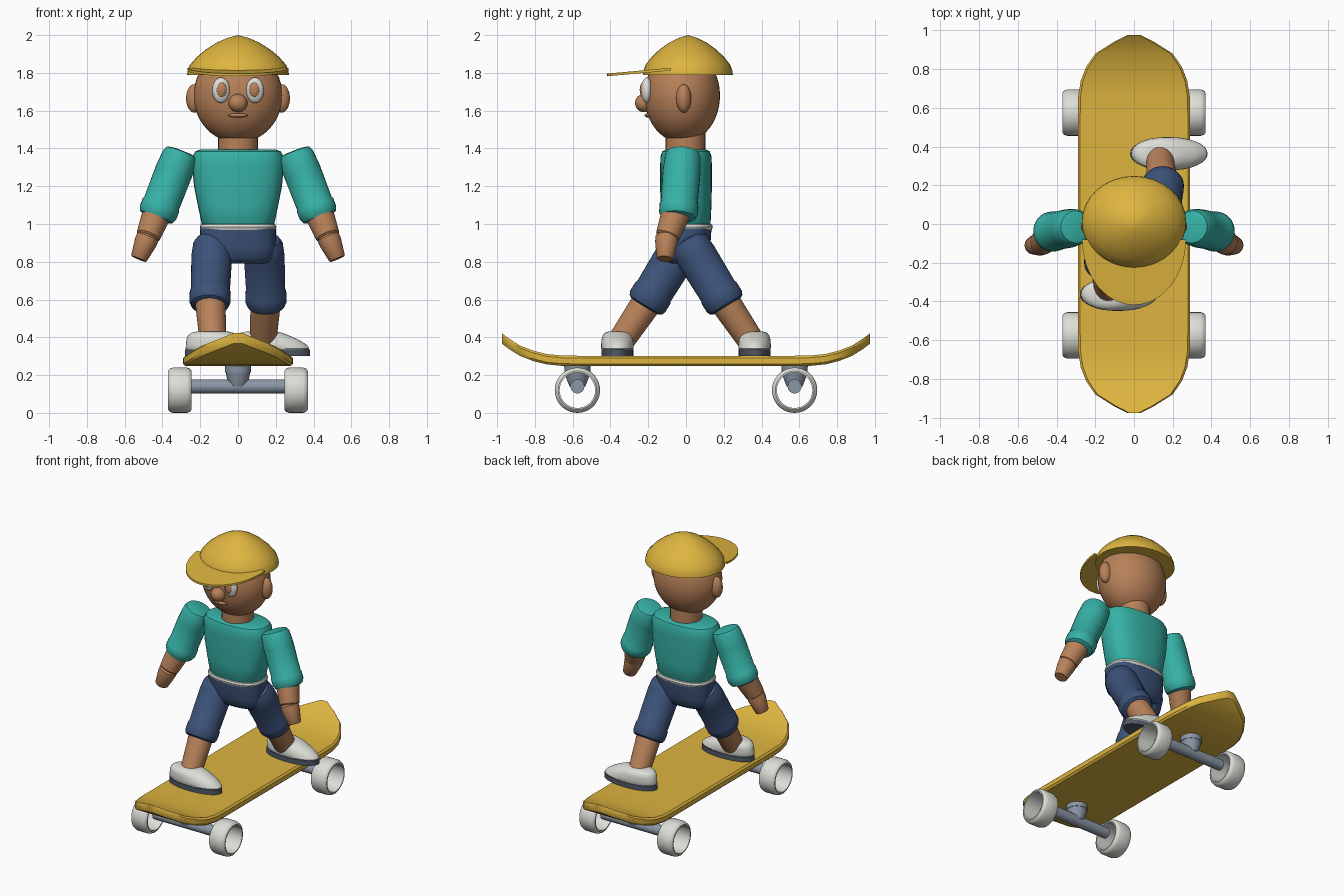
import bpy, bmesh, math
from mathutils import Vector

if "Cube" in bpy.data.objects:
    bpy.data.objects.remove(bpy.data.objects["Cube"])


def material(name, r, g, b):
    m = bpy.data.materials.new(name)
    m.diffuse_color = (r, g, b, 1)
    m.use_nodes = True
    m.node_tree.nodes["Principled BSDF"].inputs["Base Color"].default_value = m.diffuse_color
    return m


YELLOW = material("yellow", 0.73, 0.46, 0.05)
SKIN = material("skin", 0.48, 0.22, 0.10)
TEAL = material("teal", 0.037, 0.44, 0.38)
NAVY = material("navy", 0.045, 0.085, 0.19)
WHITE = material("white", 0.73, 0.73, 0.69)
STEEL = material("steel", 0.26, 0.31, 0.38)
SOLE = material("dark_sole", 0.08, 0.10, 0.14)


def loft(name, rings, mat, closed=False, angle=35):
    """Skin a list of equal-length point rings; cap the ends unless closed."""
    bm = bmesh.new()
    rows = [[bm.verts.new(p) for p in ring] for ring in rings]
    n = len(rows[0])
    pairs = list(zip(rows, rows[1:]))
    if closed:
        pairs.append((rows[-1], rows[0]))
    for a, b in pairs:
        for i in range(n):
            j = (i + 1) % n
            bm.faces.new((a[i], a[j], b[j], b[i]))
    if not closed:
        bm.faces.new(rows[0][::-1])
        bm.faces.new(rows[-1])
    bmesh.ops.remove_doubles(bm, verts=bm.verts, dist=1e-5)
    bmesh.ops.recalc_face_normals(bm, faces=bm.faces)
    mesh = bpy.data.meshes.new(name)
    bm.to_mesh(mesh)
    bm.free()
    mesh.materials.append(mat)
    ob = bpy.data.objects.new(name, mesh)
    bpy.context.collection.objects.link(ob)
    bpy.ops.object.select_all(action='DESELECT')
    ob.select_set(True)
    bpy.context.view_layer.objects.active = ob
    bpy.ops.object.shade_smooth_by_angle(angle=math.radians(angle))
    return ob


def oval(x, y, z, rx, ry, power=2.0, n=32):
    """Horizontal superellipse ring."""
    pts = []
    for i in range(n):
        a = 2 * math.pi * i / n
        c, s = math.cos(a), math.sin(a)
        e = 2 / power
        pts.append((x + rx * math.copysign(abs(c) ** e, c),
                    y + ry * math.copysign(abs(s) ** e, s), z))
    return pts


def limb(name, p0, p1, profile, mat, closed=False, n=28):
    """Round part along p0-p1; profile holds (fraction along, radius)."""
    p0, p1 = Vector(p0), Vector(p1)
    d = p1 - p0
    q = d.to_track_quat('Z', 'Y')
    rings = [[p0 + d * t + q @ Vector((r * math.cos(2 * math.pi * i / n),
                                       r * math.sin(2 * math.pi * i / n), 0))
              for i in range(n)] for t, r in profile]
    return loft(name, rings, mat, closed)


def ball(name, c, r, mat, n=28, m=16):
    """Ellipsoid with centre c and radii r."""
    rings = []
    for k in range(m + 1):
        a = math.pi * (k / m - 0.5)
        w = math.cos(a) if 0 < k < m else 0
        rings.append(oval(c[0], c[1], c[2] + r[2] * math.sin(a), r[0] * w, r[1] * w, n=n))
    return loft(name, rings, mat)


# Deck: half-width and top height at stations along half the length
half = [(0.0, 0.29, 0.302), (0.55, 0.29, 0.302), (0.66, 0.288, 0.304),
        (0.74, 0.275, 0.312), (0.81, 0.248, 0.33), (0.88, 0.20, 0.357),
        (0.94, 0.105, 0.395), (0.975, 0.035, 0.422)]
stations = [(-y, w, z) for y, w, z in half[:0:-1]] + half
deck = []
for y, w, z in stations:
    b = min(0.012, w * 0.3)
    prof = [(-w + b, 0), (w - b, 0), (w, -0.012), (w, -0.043),
            (w - b, -0.055), (-w + b, -0.055), (-w, -0.043), (-w, -0.012)]
    deck.append([(x, y, z + dz) for x, dz in prof])
loft("deck", deck, YELLOW)

# Trucks and hollow wheels
for label, y in (("front", -0.575), ("rear", 0.575)):
    limb(label + "_truck_plate", (0, y, 0.25), (0, y, 0.215), [(0, 0.07), (1, 0.068)], STEEL)
    limb(label + "_truck_post", (0, y, 0.22), (0, y, 0.14), [(0, 0.066), (0.5, 0.058), (1, 0.042)], STEEL)
    limb(label + "_axle", (-0.25, y, 0.14), (0.25, y, 0.14), [(0, 0.037), (1, 0.037)], STEEL)
    for side, s in (("left", -1), ("right", 1)):
        limb(f"{label}_{side}_wheel", (s * 0.245, y, 0.12), (s * 0.37, y, 0.12),
             [(0, 0.094), (0, 0.102), (0.07, 0.114), (0.2, 0.12), (0.8, 0.12),
              (0.93, 0.114), (1, 0.102), (1, 0.094)], WHITE, closed=True, n=36)

# Torso, belt, hips and neck
body = [(0.985, 0.18, 0.12), (1.0, 0.192, 0.13), (1.1, 0.213, 0.135), (1.2, 0.233, 0.137),
        (1.31, 0.243, 0.137), (1.36, 0.24, 0.135), (1.385, 0.225, 0.125), (1.395, 0.20, 0.105)]
loft("shirt", [oval(0, 0, z, rx, ry, 2.5) for z, rx, ry in body], TEAL)
belt = [(0.965, 0.185, 0.125), (0.968, 0.196, 0.136), (0.983, 0.202, 0.142),
        (0.997, 0.198, 0.138), (1.001, 0.185, 0.125)]
loft("belt", [oval(0, 0, z, rx, ry, 2.5) for z, rx, ry in belt], WHITE)
hips = [(0.79, 0.15, 0.075), (0.798, 0.175, 0.095), (0.825, 0.193, 0.115),
        (0.87, 0.202, 0.128), (0.975, 0.20, 0.135)]
loft("hips", [oval(0, 0, z, rx, ry, 2.6) for z, rx, ry in hips], NAVY)
limb("neck", (0, -0.003, 1.37), (0, -0.003, 1.5), [(0, 0.105), (1, 0.105)], SKIN)

# Head and face
ball("head", (0, -0.02, 1.68), (0.235, 0.2, 0.25), SKIN, 36, 24)
ball("nose", (0, -0.222, 1.64), (0.05, 0.048, 0.048), SKIN)
ball("mouth", (0, -0.2, 1.575), (0.052, 0.02, 0.011), SKIN)
for side, s in (("left", -1), ("right", 1)):
    ball(side + "_ear", (s * 0.232, -0.012, 1.665), (0.043, 0.04, 0.075), SKIN)
    ball(side + "_eye", (s * 0.09, -0.208, 1.708), (0.047, 0.03, 0.068), WHITE)
    ball(side + "_iris", (s * 0.087, -0.228, 1.71), (0.028, 0.017, 0.04), SKIN)

# Cap dome and brim
dome = [(1.79, 0.97), (1.79, 1.0), (1.81, 0.99), (1.842, 0.945), (1.885, 0.805),
        (1.925, 0.625), (1.96, 0.42), (1.985, 0.21), (2.0, 0)]
loft("cap_dome", [oval(0, 0.01, z, 0.27 * k, 0.238 * k) for z, k in dome], YELLOW)
rim = []
for i in range(25):
    a = math.pi * i / 24
    rim.append((0.268 * math.cos(a), -0.08 - 0.338 * math.sin(a)))
brim = [[(x, y, 1.782 + dz + (y + 0.42) * 0.09) for x, y in rim] for dz in (0, 0.014)]
loft("cap_brim", brim, YELLOW)

# Arms, mirrored left and right
for side, s in (("left", -1), ("right", 1)):
    shoulder, elbow = (s * 0.298, -0.015, 1.385), (s * 0.435, -0.042, 1.03)
    limb(side + "_sleeve", shoulder, elbow,
         [(0, 0.065), (0.015, 0.083), (0.07, 0.094), (0.3, 0.1), (0.78, 0.098), (0.8, 0.103),
          (0.92, 0.103), (0.98, 0.092), (1, 0.075)], TEAL)
    wrist = (s * 0.478, -0.1, 0.93)
    limb(side + "_forearm", (s * 0.42, -0.045, 1.08), wrist,
         [(0, 0.08), (0.85, 0.066), (0.95, 0.064), (1, 0.055)], SKIN)
    limb(side + "_hand", (s * 0.473, -0.1, 0.942), (s * 0.526, -0.112, 0.815),
         [(0, 0.05), (0.08, 0.06), (0.3, 0.06), (0.95, 0.045), (1, 0.04)], SKIN)

# Legs in a wide stance, with both shoes turned across the board
shoe_rows = [(0.333, -0.19, 0.19, 0.08), (0.342, -0.197, 0.197, 0.086),
             (0.362, -0.196, 0.182, 0.086), (0.388, -0.193, 0.14, 0.084),
             (0.41, -0.185, 0.09, 0.078), (0.424, -0.167, 0.055, 0.066),
             (0.431, -0.135, 0.025, 0.045)]
for label, s in (("front", -1), ("rear", 1)):
    limb(label + "_thigh", (s * 0.135, -s * 0.0, 0.92), (s * 0.15, s * 0.218, 0.565),
         [(0, 0.06), (0.02, 0.085), (0.09, 0.102), (0.25, 0.108), (0.78, 0.104), (0.8, 0.109),
          (0.93, 0.109), (0.98, 0.1), (1, 0.085)], NAVY)
    limb(label + "_shin", (s * 0.148, s * 0.19, 0.61), (s * 0.132, s * 0.352, 0.37),
         [(0, 0.082), (1, 0.07)], SKIN)
    cx, cy = 0.05 + s * 0.13, s * 0.363
    loft(label + "_shoe", [oval(cx + (a + b) / 2, cy, z, (b - a) / 2, ry, 2.1)
                           for z, a, b, ry in shoe_rows], WHITE)
    loft(label + "_sole", [oval(cx, cy, z, 0.2, 0.085, 2.1) for z in (0.302, 0.335)], SOLE)
